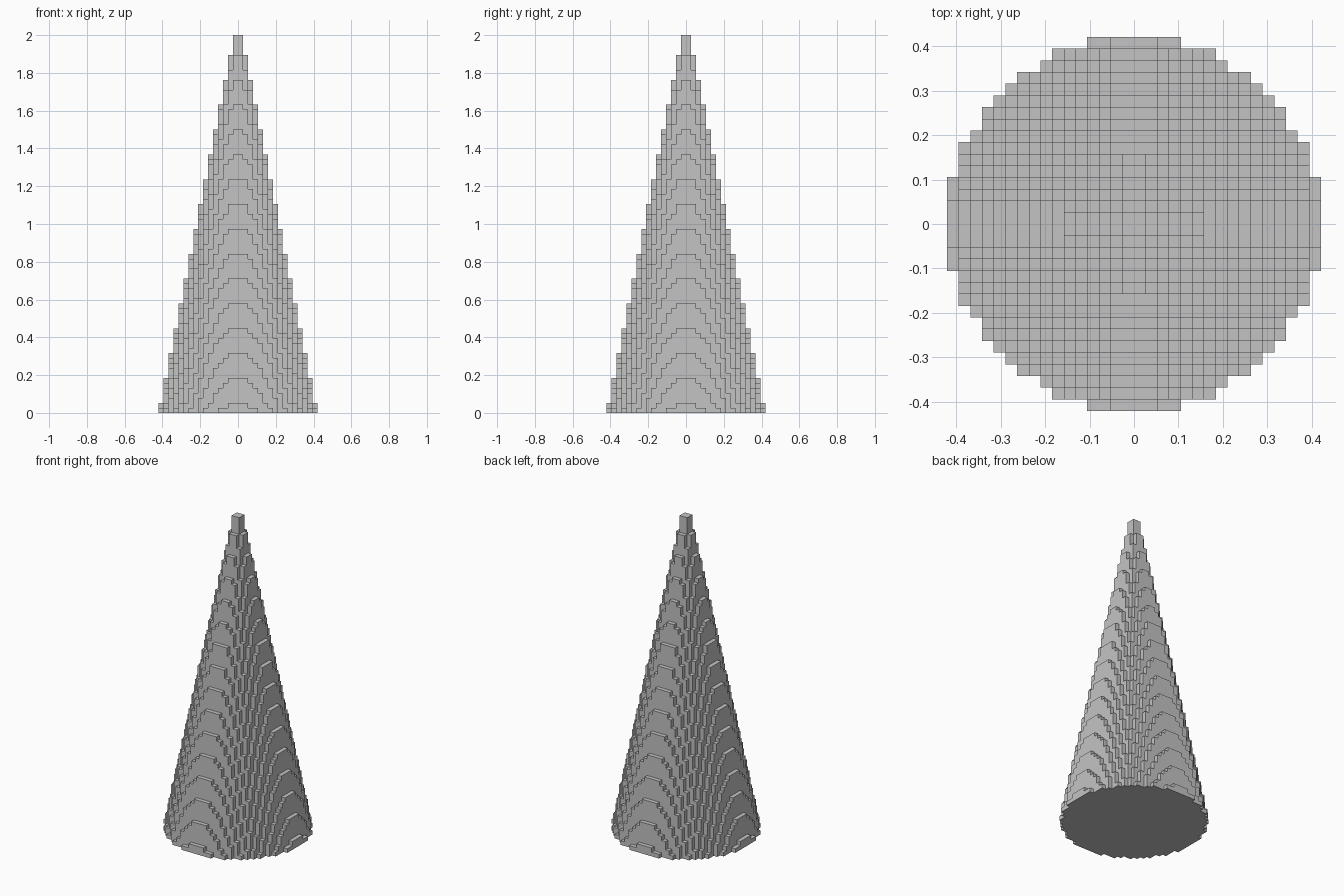
import bpy
import bmesh
from math import floor, hypot

cube = bpy.data.objects.get("Cube")
if cube:
    bpy.data.objects.remove(cube, do_unlink=True)

LAYERS = 76            # blocks from base to tip
SIZE = 2 / LAYERS      # edge of one block
RADIUS = 16            # base radius in blocks
SLOPE = 5              # layers per block of inset


def column_height(i, j):
    """Layers of blocks stacked on cell (i, j) of a stepped cone."""
    inset = RADIUS - hypot(i + 0.5, j + 0.5)
    return max(0, floor(inset * SLOPE + 0.5))


def add_face(bm, corners):
    bm.faces.new([bm.verts.new((x * SIZE, y * SIZE, z * SIZE)) for x, y, z in corners])


bm = bmesh.new()
cells = range(-RADIUS, RADIUS)
for i in cells:
    for j in cells:
        top = column_height(i, j)
        if not top:
            continue
        # Corners run counter-clockwise seen from above
        ring = [(i, j), (i + 1, j), (i + 1, j + 1), (i, j + 1)]
        add_face(bm, [(x, y, top) for x, y in ring])
        add_face(bm, [(x, y, 0) for x, y in reversed(ring)])
        # Walls down to each lower neighbour
        for side, (di, dj) in enumerate([(0, -1), (1, 0), (0, 1), (-1, 0)]):
            low = column_height(i + di, j + dj)
            if low < top:
                a, b = ring[side], ring[(side + 1) % 4]
                add_face(bm, [(*a, low), (*b, low), (*b, top), (*a, top)])

bmesh.ops.remove_doubles(bm, verts=bm.verts, dist=SIZE / 100)

mesh = bpy.data.meshes.new("stepped_cone")
bm.to_mesh(mesh)
bm.free()

# Plain grey block material
grey = bpy.data.materials.new("light_grey")
grey.use_nodes = True
colour = (0.55, 0.55, 0.55, 1)
grey.diffuse_color = colour
grey.node_tree.nodes["Principled BSDF"].inputs["Base Color"].default_value = colour
mesh.materials.append(grey)

cone = bpy.data.objects.new("stepped_cone", mesh)
bpy.context.collection.objects.link(cone)
